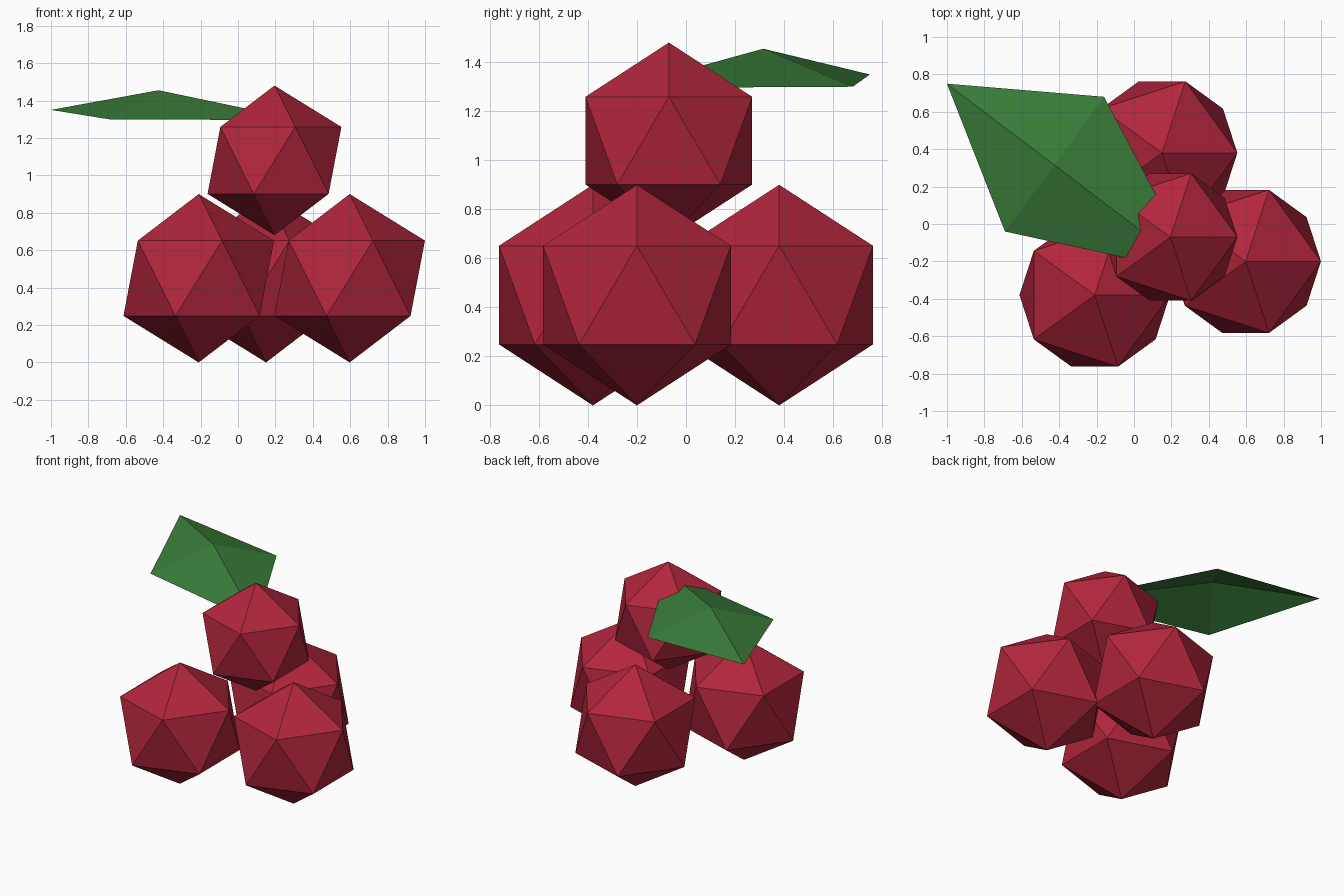
import bpy
import bmesh

if "Cube" in bpy.data.objects:
    bpy.data.objects.remove(bpy.data.objects["Cube"])


def material(name, rgb):
    m = bpy.data.materials.new(name)
    m.diffuse_color = (*rgb, 1.0)
    m.use_nodes = True
    m.node_tree.nodes["Principled BSDF"].inputs["Base Color"].default_value = m.diffuse_color
    return m


red = material("berry red", (0.44, 0.019, 0.045))
green = material("leaf green", (0.042, 0.205, 0.041))


def make_object(name, bm, mat):
    mesh = bpy.data.meshes.new(name)
    bm.to_mesh(mesh)
    bm.free()
    mesh.materials.append(mat)
    obj = bpy.data.objects.new(name, mesh)
    bpy.context.collection.objects.link(obj)
    return obj


# Berries: three faceted ones on the ground, a smaller one resting on top
berries = [
    ("berry_front", 0.45, (-0.21, -0.38, 0.45)),
    ("berry_right", 0.45, (0.597, -0.20, 0.45)),
    ("berry_back", 0.45, (0.15, 0.38, 0.45)),
    ("berry_top", 0.40, (0.195, -0.07, 1.08)),
]
for name, radius, centre in berries:
    bm = bmesh.new()
    bmesh.ops.create_icosphere(bm, subdivisions=1, radius=radius)
    make_object(name, bm, red).location = centre

# Leaf: open folded sheet, raised in the middle, its base tucked into the top berry
bm = bmesh.new()
peak = bm.verts.new((-0.425, 0.315, 1.455))
rim = [bm.verts.new(p) for p in (
    (-1.0, 0.75, 1.35),       # tip
    (-0.69, -0.04, 1.30),     # front side
    (0.34, -0.265, 1.295),    # hidden base
    (-0.16, 0.68, 1.30),      # back side
)]
for i in range(4):
    bm.faces.new((peak, rim[i], rim[(i + 1) % 4]))
make_object("leaf", bm, green)
